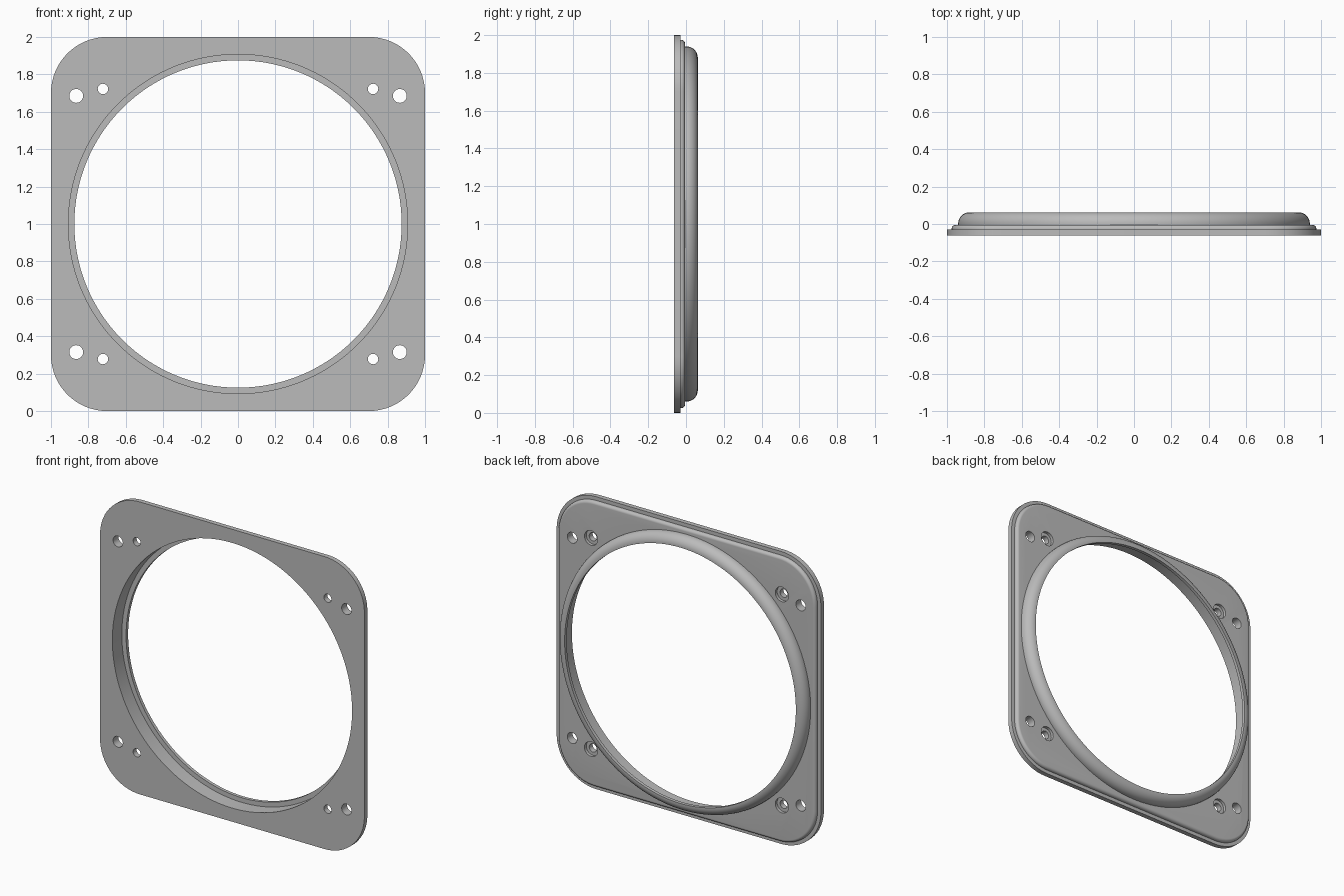
import bpy, bmesh, math
from math import sin, cos, pi

if "Cube" in bpy.data.objects:
    bpy.data.objects.remove(bpy.data.objects["Cube"])

SEG = 160
FRONT, STEP, DECK, BACK = -0.0625, -0.03, -0.005, 0.0625
BORE, LIP, RIM = 0.907, 0.875, 0.94

grey = bpy.data.materials.new("satin grey")
grey.use_nodes = True
colour = (0.5, 0.5, 0.5, 1)
grey.diffuse_color = colour
grey.node_tree.nodes["Principled BSDF"].inputs["Base Color"].default_value = colour


def circle(r, n=SEG):
    return [(r * cos(2 * pi * i / n), r * sin(2 * pi * i / n)) for i in range(n)]


def rounded_square(inset, radius=0.3, n=16):
    """Square outline with round corners, shrunk inwards by inset."""
    c, pts = 1 - radius, []
    for q, (sx, sz) in enumerate(((1, 1), (-1, 1), (-1, -1), (1, -1))):
        for i in range(n + 1):
            a = (q + i / n) * pi / 2
            pts.append((sx * c + (radius - inset) * cos(a),
                        sz * c + (radius - inset) * sin(a)))
    return pts


def loft(name, sections, capped=True, x=0, z=1):
    """Skin a list of (outline, y) sections stacked along y."""
    bm = bmesh.new()
    rows = [[bm.verts.new((x + px, y, z + pz)) for px, pz in pts]
            for pts, y in sections]
    for a, b in zip(rows, rows[1:]):
        n = len(a)
        for i in range(n):
            j = (i + 1) % n
            bm.faces.new((a[i], b[i], b[j], a[j]))
    if capped:
        bm.faces.new(rows[0])
        bm.faces.new(rows[-1][::-1])
        bmesh.ops.recalc_face_normals(bm, faces=bm.faces)
    mesh = bpy.data.meshes.new(name)
    bm.to_mesh(mesh)
    bm.free()
    mesh.materials.append(grey)
    ob = bpy.data.objects.new(name, mesh)
    bpy.context.collection.objects.link(ob)
    return ob


def fillet(r, n=8):
    """Quarter round as (inwards, up) offsets."""
    return [(r * (1 - cos(i / n * pi / 2)), r * sin(i / n * pi / 2))
            for i in range(n + 1)]


# Square plate with a stepped, rounded back edge
soft = 0.02
sections = [(rounded_square(0), FRONT), (rounded_square(0), STEP),
            (rounded_square(0.025), STEP)]
sections += [(rounded_square(0.025 + i), DECK - soft + u) for i, u in fillet(soft)]
plate = loft("mounting_plate", sections)

# Cutters: main bore, mounting holes, and counterbored screw holes
cutters = [loft("bore_cutter", [(circle(BORE), -0.2), (circle(BORE), 0.2)])]
for sx in (-1, 1):
    for sz in (-1, 1):
        big, small, wide = circle(0.037, 32), circle(0.028, 32), circle(0.05, 32)
        cutters.append(loft("mount_hole_cutter", [(big, -0.2), (big, 0.2)],
                            x=sx * 0.865, z=1 + sz * 0.685))
        cutters.append(loft("screw_hole_cutter",
                            [(small, -0.2), (small, -0.025), (wide, -0.025), (wide, 0.2)],
                            x=sx * 0.722, z=1 + sz * 0.722))
for cutter in cutters:
    cutter.hide_render = True
    mod = plate.modifiers.new("cut", 'BOOLEAN')
    mod.operation, mod.solver, mod.object = 'DIFFERENCE', 'EXACT', cutter

# Apply the cuts and discard the helpers
bpy.context.view_layer.objects.active = plate
for mod in list(plate.modifiers):
    bpy.ops.object.modifier_apply(modifier=mod.name)
for cutter in cutters:
    bpy.data.objects.remove(cutter)

# Raised ring: rounded outside, thin inner lip at the back, bore inside
bend = 0.06
profile = [(RIM, DECK)] + [(RIM - i, BACK - bend + u) for i, u in fillet(bend, 12)]
profile += [(LIP, BACK), (LIP, 0.04), (BORE, 0.04), (BORE, DECK)]
ring = loft("raised_ring", [(circle(r), y) for r, y in profile], capped=False)

# Orient the ring outwards and smooth both parts, keeping hard edges
bm = bmesh.new()
bm.from_mesh(ring.data)
bm.normal_update()
rim_face = max(bm.faces, key=lambda f: f.calc_center_median().x)
if rim_face.normal.x < 0:
    bmesh.ops.reverse_faces(bm, faces=bm.faces)
bm.to_mesh(ring.data)
bm.free()

bpy.ops.object.select_all(action='DESELECT')
for ob in (plate, ring):
    ob.select_set(True)
bpy.context.view_layer.objects.active = plate
bpy.ops.object.shade_smooth_by_angle(angle=math.radians(30))
